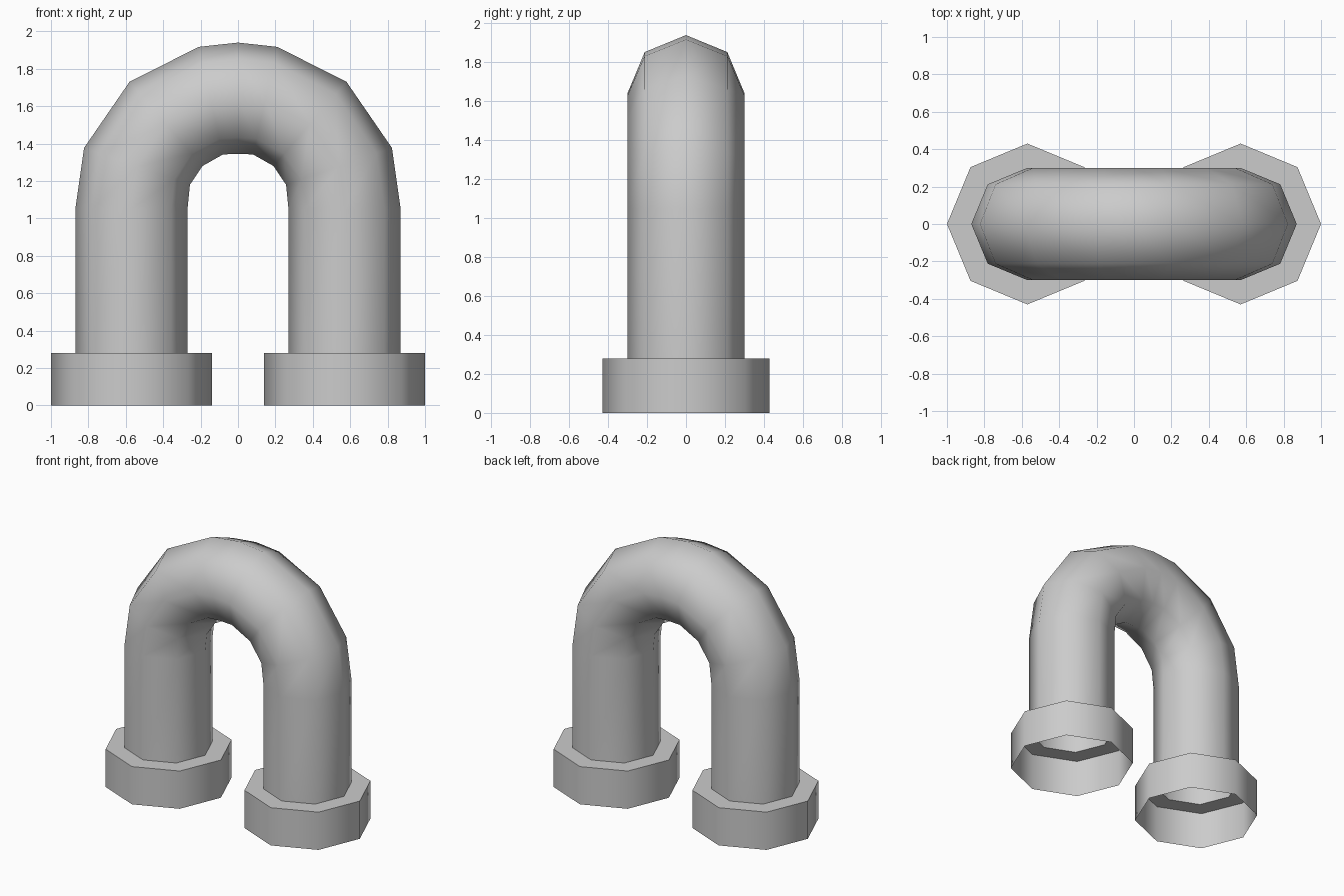
import bpy, bmesh, math

if "Cube" in bpy.data.objects:
    bpy.data.objects.remove(bpy.data.objects["Cube"])

SIDES = 8
LEG_X = 0.57
PIPE_R, COLLAR_R, COLLAR_H = 0.30, 0.43, 0.28


def loft(name, rings):
    """Open octagonal skin; each ring is (outer xz, inner xz, half depth in y)."""
    bm = bmesh.new()
    loops = []
    for (ox, oz), (ix, iz), depth in rings:
        loop = []
        for k in range(SIDES):
            a = 2 * math.pi * k / SIDES
            c, s = math.cos(a), math.sin(a)
            loop.append(bm.verts.new(((ox + ix) / 2 + c * (ox - ix) / 2,
                                      s * depth,
                                      (oz + iz) / 2 + c * (oz - iz) / 2)))
        loops.append(loop)
    for a, b in zip(loops, loops[1:]):
        for k in range(SIDES):
            n = (k + 1) % SIDES
            bm.faces.new((a[k], a[n], b[n], b[k]))
    mesh = bpy.data.meshes.new(name)
    bm.to_mesh(mesh)
    bm.free()
    obj = bpy.data.objects.new(name, mesh)
    bpy.context.collection.objects.link(obj)
    bpy.ops.object.select_all(action='DESELECT')
    obj.select_set(True)
    bpy.context.view_layer.objects.active = obj
    bpy.ops.object.shade_smooth_by_angle(angle=math.radians(60))
    return obj


# Bent pipe: right half of the arch, then mirrored over the crown
half = [((0.87, COLLAR_H), (0.27, COLLAR_H)),
        ((0.87, 1.05), (0.27, 1.05)),
        ((0.823, 1.377), (0.257, 1.18)),
        ((0.58, 1.73), (0.19, 1.28)),
        ((0.21, 1.917), (0.08, 1.342))]
crown = [((0, 1.94), (0, 1.345))]
other = [((-o[0], o[1]), (-i[0], i[1])) for o, i in reversed(half)]
loft("bent_pipe", [(o, i, PIPE_R) for o, i in half + crown + other])

# End collars: hollow underneath, with a flat rim meeting the pipe
for side, x in (("right", LEG_X), ("left", -LEG_X)):
    profile = [(COLLAR_R, 0), (COLLAR_R, COLLAR_H), (PIPE_R, COLLAR_H)]
    loft(side + "_collar", [((x + r, z), (x - r, z), r) for r, z in profile])
